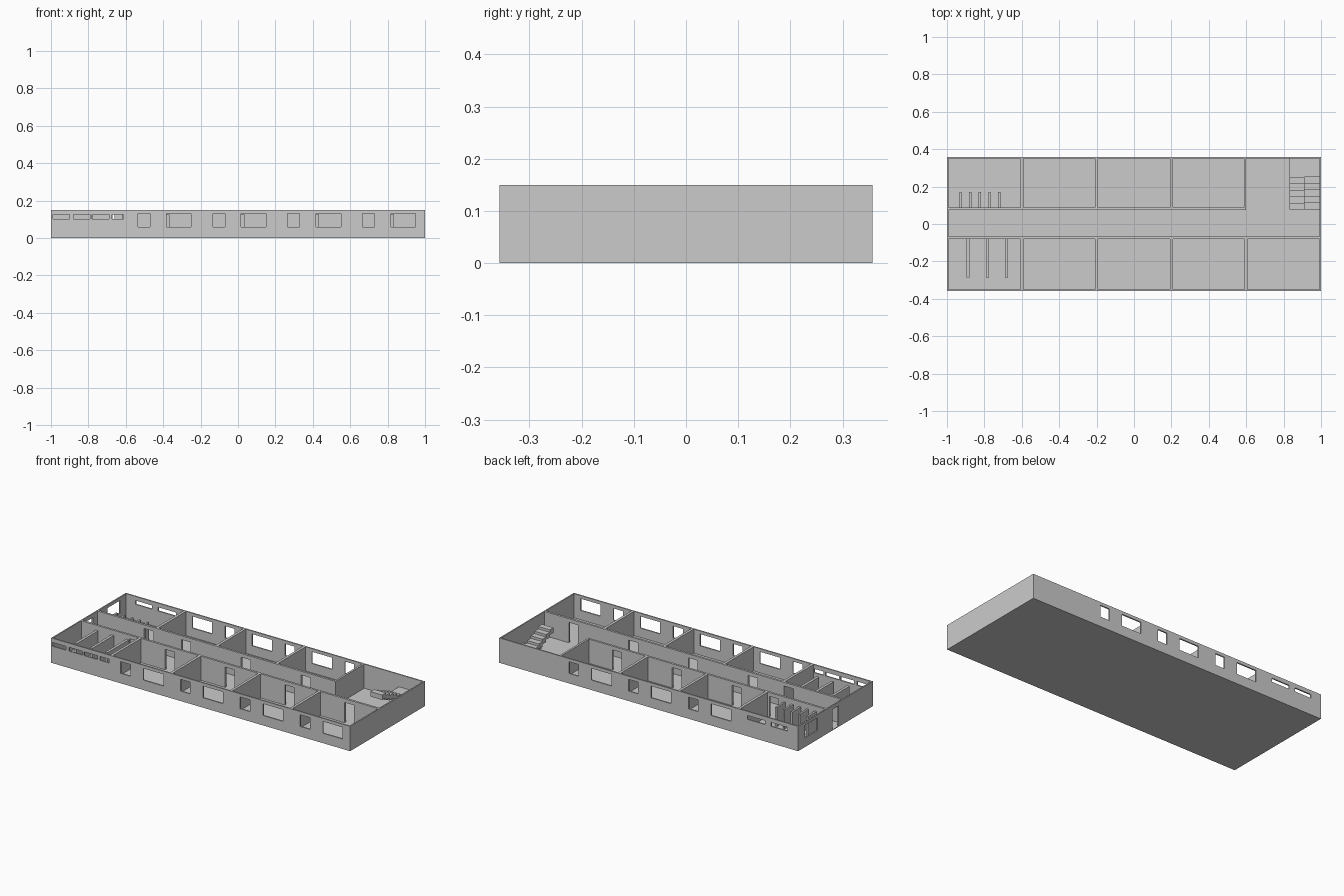
import bpy
import bmesh
from mathutils import Matrix, Vector

old = bpy.data.objects.get("Cube")
if old:
    bpy.data.objects.remove(old, do_unlink=True)

plaster = bpy.data.materials.new("grey_plaster")
plaster.use_nodes = True
GREY = (0.6, 0.6, 0.6, 1)
plaster.diffuse_color = GREY
plaster.node_tree.nodes["Principled BSDF"].inputs["Base Color"].default_value = GREY

HX, HY, TOP, FLOOR, SKIN = 1.0, 0.357, 0.15, 0.004, 0.008
DOOR_TOP = 0.127


def boxes(name, spans):
    """One object made of boxes, each given as x, y and z ranges."""
    bm = bmesh.new()
    for span in spans:
        size = Vector([b - a for a, b in span])
        mid = Vector([(a + b) / 2 for a, b in span])
        bmesh.ops.create_cube(bm, size=1, matrix=Matrix.Translation(mid) @ Matrix.Diagonal(size.to_4d()))
    mesh = bpy.data.meshes.new(name)
    bm.to_mesh(mesh)
    bm.free()
    mesh.materials.append(plaster)
    ob = bpy.data.objects.new(name, mesh)
    bpy.context.collection.objects.link(ob)
    return ob


def cut(ob, spans):
    """Cut box-shaped openings out of an object."""
    cutter = boxes("cutter", spans)
    cutter.hide_render = True
    mod = ob.modifiers.new("openings", "BOOLEAN")
    mod.operation = "DIFFERENCE"
    mod.solver = "EXACT"
    mod.object = cutter
    bpy.context.view_layer.objects.active = ob
    bpy.ops.object.modifier_apply(modifier=mod.name)
    bpy.data.objects.remove(cutter, do_unlink=True)


# Outer walls and floor
shell = boxes("floor_and_outer_walls", [((-HX, HX), (-HY, HY), (0, TOP))])
cut(shell, [((SKIN - HX, HX - SKIN), (SKIN - HY, HY - SKIN), (FLOOR, 1))])

# Windows, washroom slots and the end door
front, back = (-HY - 0.05, -HY + 0.03), (HY - 0.03, HY + 0.05)
end = (-HX - 0.05, -HX + 0.03)
pane, slot = (0.06, 0.131), (0.102, 0.125)
openings = []
for i in range(4):
    x = -0.4 + 0.4 * i
    openings += [((x - 0.135, x - 0.07), front, pane), ((x + 0.017, x + 0.15), front, pane)]
for i in range(3):
    x = -0.4 + 0.4 * i
    openings += [((x + 0.07, x + 0.133), back, pane), ((x - 0.15, x - 0.017), back, pane)]
for x0, x1 in ((-0.99, -0.9), (-0.88, -0.79), (-0.78, -0.69), (-0.674, -0.612)):
    openings.append(((x0, x1), front, slot))
for x0, x1 in ((-0.93, -0.82), (-0.78, -0.66)):
    openings.append(((x0, x1), back, slot))
openings.append((end, (0.17, 0.29), (0.055, 0.131)))
openings.append((end, (-0.03, 0.03), (FLOOR, DOOR_TOP)))
cut(shell, openings)

# Corridor walls with room doors
inner = HX - SKIN
upright = (FLOOR, TOP)


def corridor_wall(name, x_range, y_range, door_centres):
    wall = boxes(name, [(x_range, y_range, upright)])
    across = (y_range[0] - 0.02, y_range[1] + 0.02)
    cut(wall, [((c - 0.031, c + 0.031), across, (0, DOOR_TOP)) for c in door_centres])


corridor_wall("back_corridor_wall", (-inner, 0.6), (0.075, 0.088), (-0.65, -0.4, 0, 0.4))
corridor_wall("front_corridor_wall", (-inner, inner), (-0.08, -0.067), (-0.64, -0.4, 0, 0.4, 0.8))

# Walls between rooms
for i in range(4):
    x = -0.6 + 0.4 * i
    thick = (x - 0.008, x + 0.008) if i < 3 else (x - 0.012, x)
    boxes(f"back_room_wall_{i + 1}", [(thick, (0.088, HY - SKIN), upright)])
    boxes(f"front_room_wall_{i + 1}", [((x - 0.008, x + 0.008), (SKIN - HY, -0.08), upright)])

# Washroom partitions
low = (FLOOR, 0.12)
boxes("front_washroom_partitions",
      [((x - 0.008, x + 0.008), (-0.285, -0.08), low) for x in (-0.887, -0.782, -0.682)])
boxes("back_washroom_partitions",
      [((x - 0.006, x + 0.006), (0.088, 0.17), low) for x in (-0.928, -0.876, -0.825, -0.773, -0.721)])

# Two-flight staircase with a half landing
LEFT, MID, RIGHT = 0.832, 0.911, inner
START, HALF = 0.077, 0.075
depth = 0.035
rise = HALF / 6
lower = []
for i in range(6):
    y, z = START + i * depth, FLOOR + (i + 1) * rise
    lower.append(((MID, RIGHT), (y, y + depth), (max(FLOOR, z - 2 * rise), z)))
boxes("lower_stair_flight", lower)

upper = []
for i in range(5):
    y, z = START + (4 - i) * depth, HALF + (i + 1) * HALF / 5
    upper.append(((LEFT, MID), (y, y + depth), (z - 0.03, z)))
boxes("upper_stair_flight", upper)

landing_z = (HALF - 0.015, HALF)
boxes("stair_landing", [
    ((LEFT, MID), (START + 5 * depth, HY - SKIN), landing_z),
    ((MID, RIGHT), (START + 6 * depth, HY - SKIN), landing_z),
])
